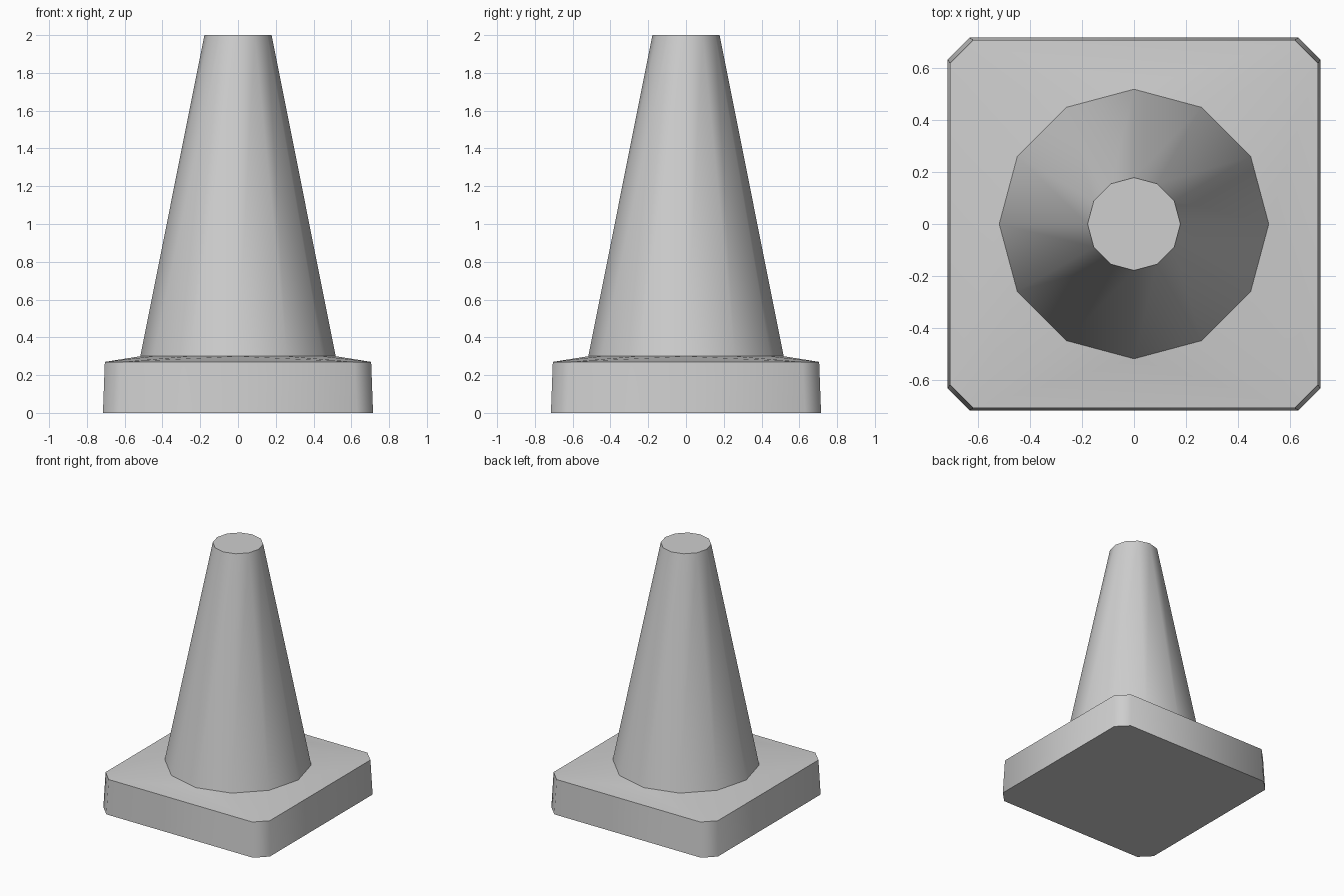
import bpy, bmesh, math

default = bpy.data.objects.get("Cube")
if default:
    bpy.data.objects.remove(default, do_unlink=True)

# Single plain grey material
grey = bpy.data.materials.new("plain_grey")
grey.use_nodes = True
colour = (0.62, 0.62, 0.62, 1)
grey.diffuse_color = colour
grey.node_tree.nodes["Principled BSDF"].inputs["Base Color"].default_value = colour

SIDES = 12
FOOT_Z, FOOT_R = 0.3, 0.517
TOP_Z, TOP_R = 2.0, 0.178


def ring(bm, radius, z):
    """Regular polygon with corners on the x and y axes."""
    turn = 2 * math.pi / SIDES
    return [bm.verts.new((radius * math.cos(i * turn), radius * math.sin(i * turn), z))
            for i in range(SIDES)]


def cut_square(bm, half, cut, z):
    """Square outline with its four corners cut off."""
    inner = half - cut
    for sx in (-1, 1):
        for sy in (-1, 1):
            bm.verts.new((sx * half, sy * inner, z))
            bm.verts.new((sx * inner, sy * half, z))


def finish(bm, name):
    bmesh.ops.recalc_face_normals(bm, faces=bm.faces[:])
    mesh = bpy.data.meshes.new(name)
    bm.to_mesh(mesh)
    bm.free()
    mesh.materials.append(grey)
    obj = bpy.data.objects.new(name, mesh)
    bpy.context.collection.objects.link(obj)
    bpy.ops.object.select_all(action="DESELECT")
    obj.select_set(True)
    bpy.context.view_layer.objects.active = obj
    bpy.ops.object.shade_smooth_by_angle(angle=math.radians(50))
    return obj


# Base: tapered block whose top rises gently to the foot of the cone
bm = bmesh.new()
cut_square(bm, 0.715, 0.085, 0)
cut_square(bm, 0.705, 0.088, 0.27)
ring(bm, FOOT_R, FOOT_Z)
bmesh.ops.convex_hull(bm, input=bm.verts[:])
bmesh.ops.dissolve_limit(bm, angle_limit=math.radians(0.2),
                         verts=bm.verts[:], edges=bm.edges[:])
bmesh.ops.recalc_face_normals(bm, faces=bm.faces[:])
hidden = [f for f in bm.faces if all(v.co.z > FOOT_Z - 0.001 for v in f.verts)]
bmesh.ops.delete(bm, geom=hidden, context="FACES_ONLY")
finish(bm, "base")

# Cone body: open below where it meets the base, closed flat on top
bm = bmesh.new()
low = ring(bm, FOOT_R, FOOT_Z)
high = ring(bm, TOP_R, TOP_Z)
for i in range(SIDES):
    j = (i + 1) % SIDES
    bm.faces.new((low[i], low[j], high[j], high[i]))
bm.faces.new(high)
finish(bm, "cone_body")
